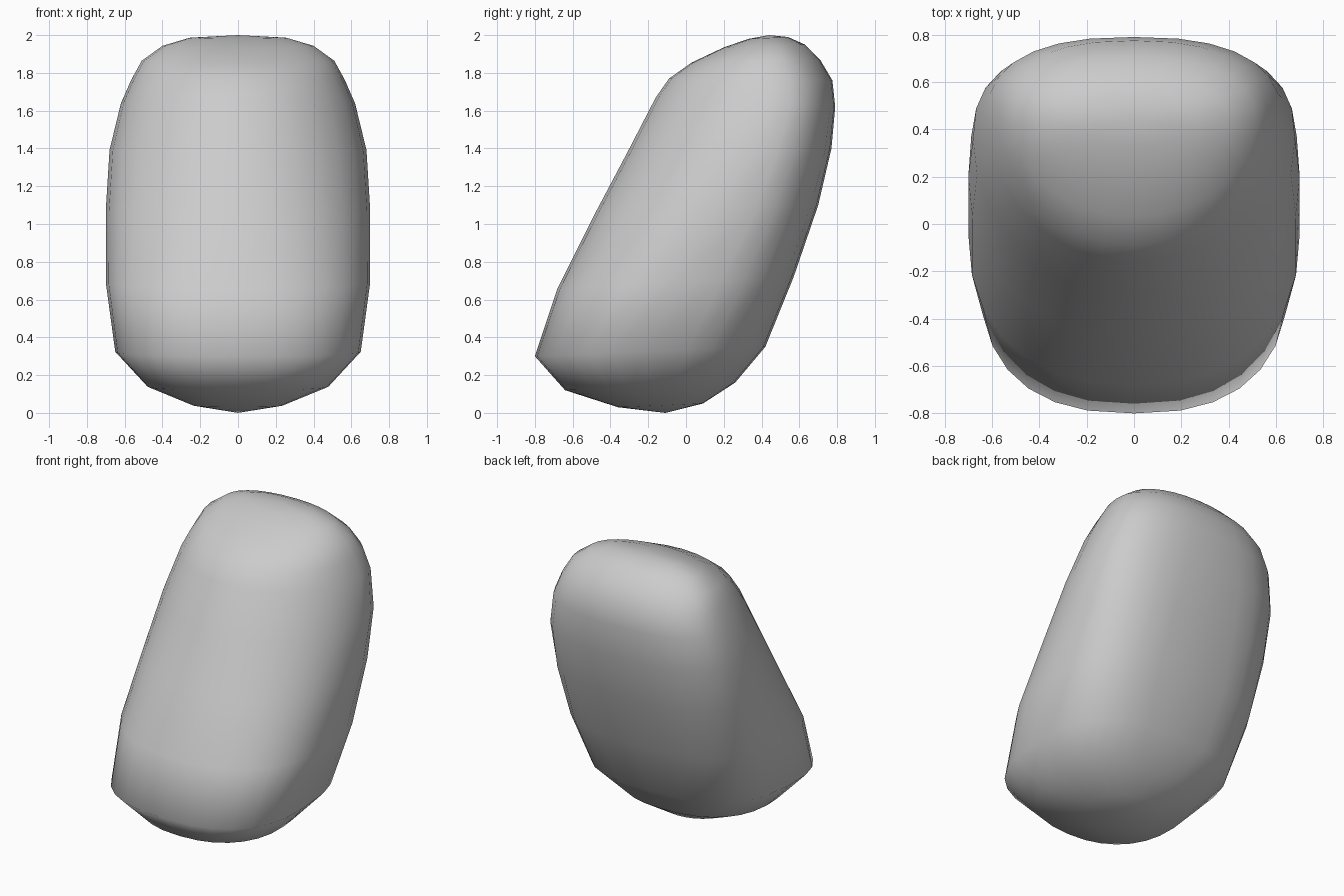
import bpy, bmesh
from math import sin, cos, pi, copysign

if "Cube" in bpy.data.objects:
    bpy.data.objects.remove(bpy.data.objects["Cube"])

SIDES = 28

# Rings up the slanted body: front y, front z, back y, back z, half width,
# widest point (0 front - 1 back), front squareness, back squareness
RINGS = [
    (-0.36, 0.03, 0.09, 0.05, 0.24, 0.50, 2.0, 2.0),
    (-0.64, 0.12, 0.26, 0.16, 0.48, 0.50, 2.3, 2.4),
    (-0.80, 0.30, 0.42, 0.35, 0.65, 0.48, 2.5, 2.9),
    (-0.68, 0.66, 0.57, 0.72, 0.70, 0.51, 2.3, 3.0),
    (-0.49, 1.04, 0.70, 1.10, 0.70, 0.58, 2.1, 2.8),
    (-0.31, 1.38, 0.77, 1.40, 0.68, 0.62, 2.0, 2.6),
    (-0.16, 1.67, 0.79, 1.62, 0.62, 0.64, 2.0, 2.5),
    (-0.09, 1.77, 0.775, 1.76, 0.565, 0.63, 2.0, 2.4),
    (0.03, 1.855, 0.71, 1.87, 0.51, 0.60, 2.0, 2.3),
    (0.20, 1.935, 0.63, 1.95, 0.40, 0.55, 2.0, 2.2),
    (0.33, 1.98, 0.54, 1.99, 0.26, 0.50, 2.0, 2.2),
]


def power(v, n):
    return copysign(abs(v) ** (2 / n), v)


def add_ring(bm, yf, zf, yb, zb, w, mid, nf, nb):
    """Superellipse ring in the plane through its front and back points."""
    ring = []
    for i in range(SIDES):
        a = 2 * pi * i / SIDES
        s = sin(a)
        n, reach = (nb, 1 - mid) if s > 0 else (nf, mid)
        t = mid + reach * power(s, n)
        ring.append(bm.verts.new((w * power(cos(a), n),
                                  yf + (yb - yf) * t, zf + (zb - zf) * t)))
    return ring


# Rounded slanted body
bm = bmesh.new()
rings = [add_ring(bm, *r) for r in RINGS]
bottom = bm.verts.new((0, -0.11, 0))
top = bm.verts.new((0, 0.44, 2))
for i in range(SIDES):
    j = (i + 1) % SIDES
    for lo, hi in zip(rings, rings[1:]):
        bm.faces.new((lo[i], lo[j], hi[j], hi[i]))
    bm.faces.new((bottom, rings[0][j], rings[0][i]))
    bm.faces.new((top, rings[-1][i], rings[-1][j]))
bmesh.ops.recalc_face_normals(bm, faces=bm.faces)
for f in bm.faces:
    f.smooth = True

mesh = bpy.data.meshes.new("slanted_body")
bm.to_mesh(mesh)
bm.free()
body = bpy.data.objects.new("slanted_body", mesh)
bpy.context.collection.objects.link(body)
